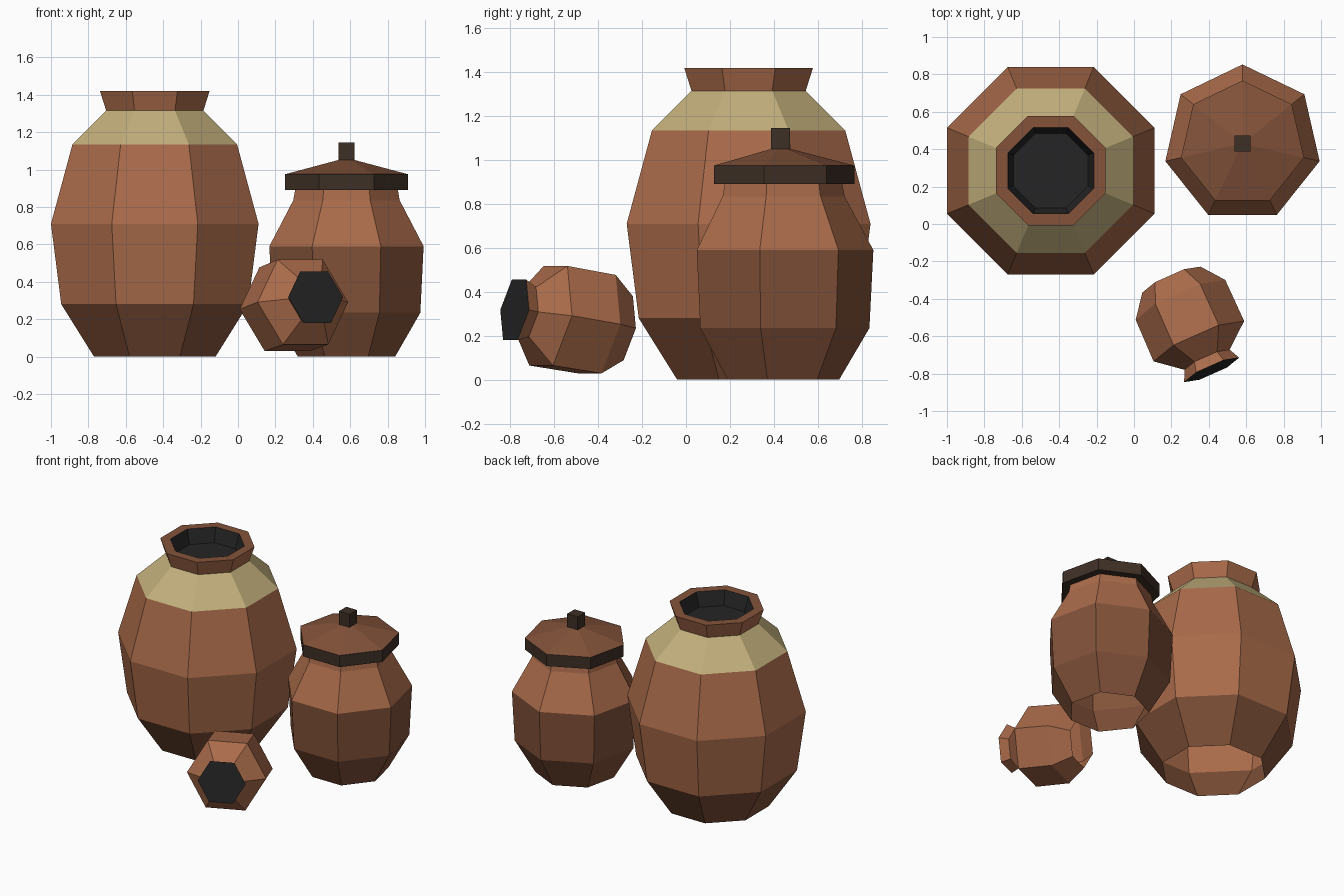
import bpy, math
from mathutils import Matrix, Vector

if "Cube" in bpy.data.objects:
    bpy.data.objects.remove(bpy.data.objects["Cube"])


def material(name, rgb):
    m = bpy.data.materials.new(name)
    m.diffuse_color = (*rgb, 1)
    m.use_nodes = True
    m.node_tree.nodes["Principled BSDF"].inputs["Base Color"].default_value = m.diffuse_color
    return m


CLAY = material("clay", (0.40, 0.147, 0.069))
DARK_CLAY = material("dark clay", (0.228, 0.086, 0.042))
SAND = material("sand glaze", (0.54, 0.43, 0.20))
WOOD = material("dark wood", (0.048, 0.029, 0.019))
BLACK = material("black opening", (0.018, 0.018, 0.019))


def lathe(name, sides, profile, bands, start=0.0, matrix=None, cap_top=None, cap_bottom=None):
    """Faceted revolve of (radius, z) rings; one material per band between rings."""
    verts, faces, mats = [], [], []
    for r, z in profile:
        for i in range(sides):
            a = start + 2 * math.pi * i / sides
            verts.append((r * math.cos(a), r * math.sin(a), z))
    for k, mat in enumerate(bands):
        for i in range(sides):
            j = (i + 1) % sides
            faces.append((k * sides + i, k * sides + j, (k + 1) * sides + j, (k + 1) * sides + i))
            mats.append(mat)
    if cap_top:
        n = (len(profile) - 1) * sides
        faces.append(tuple(range(n, n + sides)))
        mats.append(cap_top)
    if cap_bottom:
        faces.append(tuple(reversed(range(sides))))
        mats.append(cap_bottom)
    me = bpy.data.meshes.new(name)
    me.from_pydata(verts, [], faces)
    slots = list(dict.fromkeys(mats))
    for m in slots:
        me.materials.append(m)
    for p, m in zip(me.polygons, mats):
        p.material_index = slots.index(m)
    ob = bpy.data.objects.new(name, me)
    bpy.context.collection.objects.link(ob)
    ob.matrix_world = matrix or Matrix()
    return ob


# Large eight-sided jar: radii given to the flat sides, open underneath
k = 1 / math.cos(math.pi / 8)
large = [(0.325, 0), (0.50, 0.28), (0.555, 0.71), (0.44, 1.135), (0.26, 1.315),
         (0.293, 1.42), (0.23, 1.42), (0.20, 1.32)]
lathe("large_jar", 8, [(r * k, z) for r, z in large],
      [DARK_CLAY, CLAY, CLAY, SAND, CLAY, DARK_CLAY, BLACK],
      math.pi / 8, Matrix.Translation((-0.445, 0.285, 0)), cap_top=BLACK)

# Medium seven-sided jar with lid
mid = Matrix.Translation((0.58, 0.43, 0))
lathe("medium_jar", 7, [(0.267, 0), (0.405, 0.235), (0.423, 0.59), (0.292, 0.835), (0.28, 0.90)],
      [DARK_CLAY, DARK_CLAY, CLAY, CLAY], math.pi / 2, mid)
lathe("lid_rim", 7, [(0.337, 0.89), (0.337, 0.975)], [WOOD], math.pi / 2, mid, cap_bottom=WOOD)
lathe("lid_top", 7, [(0.337, 0.975), (0.01, 1.06)], [DARK_CLAY], math.pi / 2, mid, cap_top=DARK_CLAY)
lathe("lid_knob", 4, [(0.06, 1.05), (0.06, 1.145)], [WOOD], math.pi / 4, mid,
      cap_top=WOOD, cap_bottom=WOOD)

# Small six-sided jar lying on its side, origin at the mouth
yaw, tilt = math.radians(24), math.radians(9)
axis = Vector((math.sin(yaw) * math.cos(tilt), -math.cos(yaw) * math.cos(tilt), math.sin(tilt)))
side = Vector((math.cos(yaw), math.sin(yaw), 0))
frame = Matrix((side, axis.cross(side), axis)).transposed().to_4x4()
lathe("small_jar", 6, [(0.17, -0.535), (0.262, -0.415), (0.265, -0.17), (0.132, -0.06), (0.161, 0)],
      [CLAY] * 4, 0, Matrix.Translation((0.415, -0.78, 0.318)) @ frame, cap_top=BLACK)
